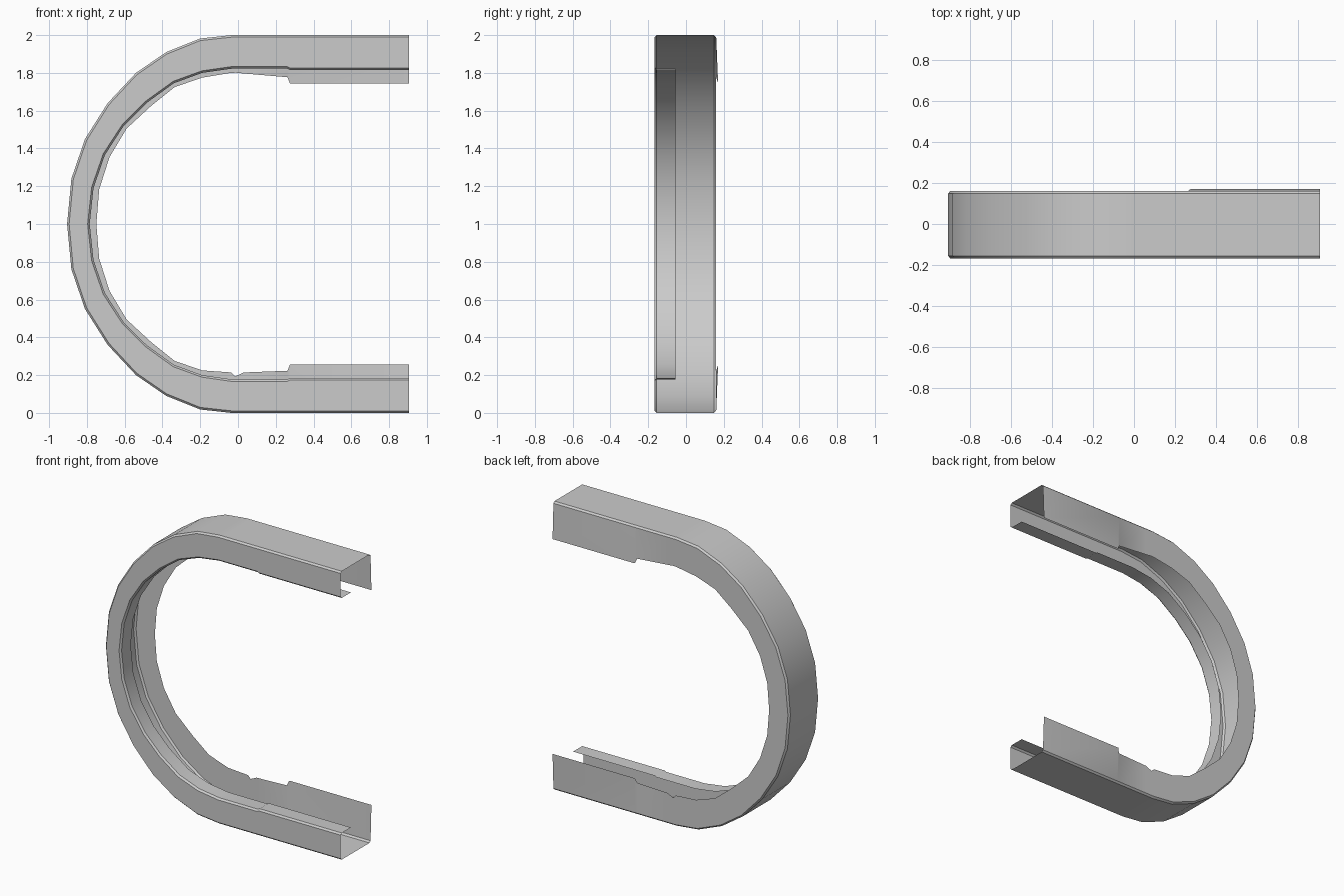
import bpy, bmesh
from mathutils import Vector

if "Cube" in bpy.data.objects:
    bpy.data.objects.remove(bpy.data.objects["Cube"])

# Stations along the upper half, end to middle of the bend:
# (outer x, z), (lip x, z), (free edge of back wall x, z)
HALF = [
    ((0.905, 2.0), (0.905, 1.815), (0.905, 1.745)),
    ((0.275, 2.0), (0.275, 1.815), (0.275, 1.745)),
    ((0.262, 2.0), (0.262, 1.822), (0.262, 1.777)),
    ((0.03, 2.0), (0.03, 1.822), (0.03, 1.797)),
    ((-0.01, 2.0), (-0.01, 1.822), (-0.01, 1.801)),
    ((-0.035, 2.0), (-0.035, 1.822), (-0.04, 1.800)),
    ((-0.20, 1.982), (-0.19, 1.800), (-0.19, 1.775)),
    ((-0.38, 1.91), (-0.34, 1.745), (-0.335, 1.725)),
    ((-0.54, 1.80), (-0.485, 1.640), (-0.46, 1.625)),
    ((-0.69, 1.64), (-0.605, 1.520), (-0.59, 1.505)),
    ((-0.81, 1.45), (-0.705, 1.365), (-0.68, 1.355)),
    ((-0.882, 1.24), (-0.765, 1.190), (-0.735, 1.183)),
    ((-0.905, 1.0), (-0.785, 1.0), (-0.75, 1.0)),
]


def flip(station):
    return tuple((x, 2.0 - z) for x, z in station)


def section(station):
    """Open channel profile: back wall, outer web, front wall, inner lip."""
    outer, lip, edge = (Vector((x, 0, z)) for x, z in station)
    inward = (lip - outer).normalized() * 0.011
    y_edge = 0.17 if outer.x > 0.27 else 0.16
    pts = [(edge, y_edge), (outer + inward, 0.16), (outer, 0.148),
           (outer, -0.155), (outer + inward, -0.167),
           (lip - inward, -0.167), (lip, -0.155), (lip, -0.055)]
    return [(p.x, y, p.z) for p, y in pts]


# Lower half mirrors the upper one, with a small nick in the back wall
lower = [flip(s) for s in HALF[:-1]]
lower[4] = (lower[4][0], lower[4][1], (-0.015, 0.193))
lower[3] = (lower[3][0], lower[3][1], (0.03, 0.214))
lower[5] = (lower[5][0], lower[5][1], (-0.035, 0.214))
stations = HALF + lower[::-1]

# Skin the profile along the U-shaped path
bm = bmesh.new()
rings = [[bm.verts.new(p) for p in section(s)] for s in stations]
for a, b in zip(rings, rings[1:]):
    for i in range(len(a) - 1):
        bm.faces.new((a[i], b[i], b[i + 1], a[i + 1]))
bmesh.ops.recalc_face_normals(bm, faces=bm.faces)
# Make the outer web face outward
bm.faces.ensure_lookup_table()
if bm.faces[2].normal.z < 0:
    bmesh.ops.reverse_faces(bm, faces=bm.faces)

mesh = bpy.data.meshes.new("u_channel")
bm.to_mesh(mesh)
bm.free()
channel = bpy.data.objects.new("u_channel", mesh)
bpy.context.collection.objects.link(channel)
bpy.context.view_layer.objects.active = channel
channel.select_set(True)
bpy.ops.object.shade_smooth_by_angle(angle=0.5)
